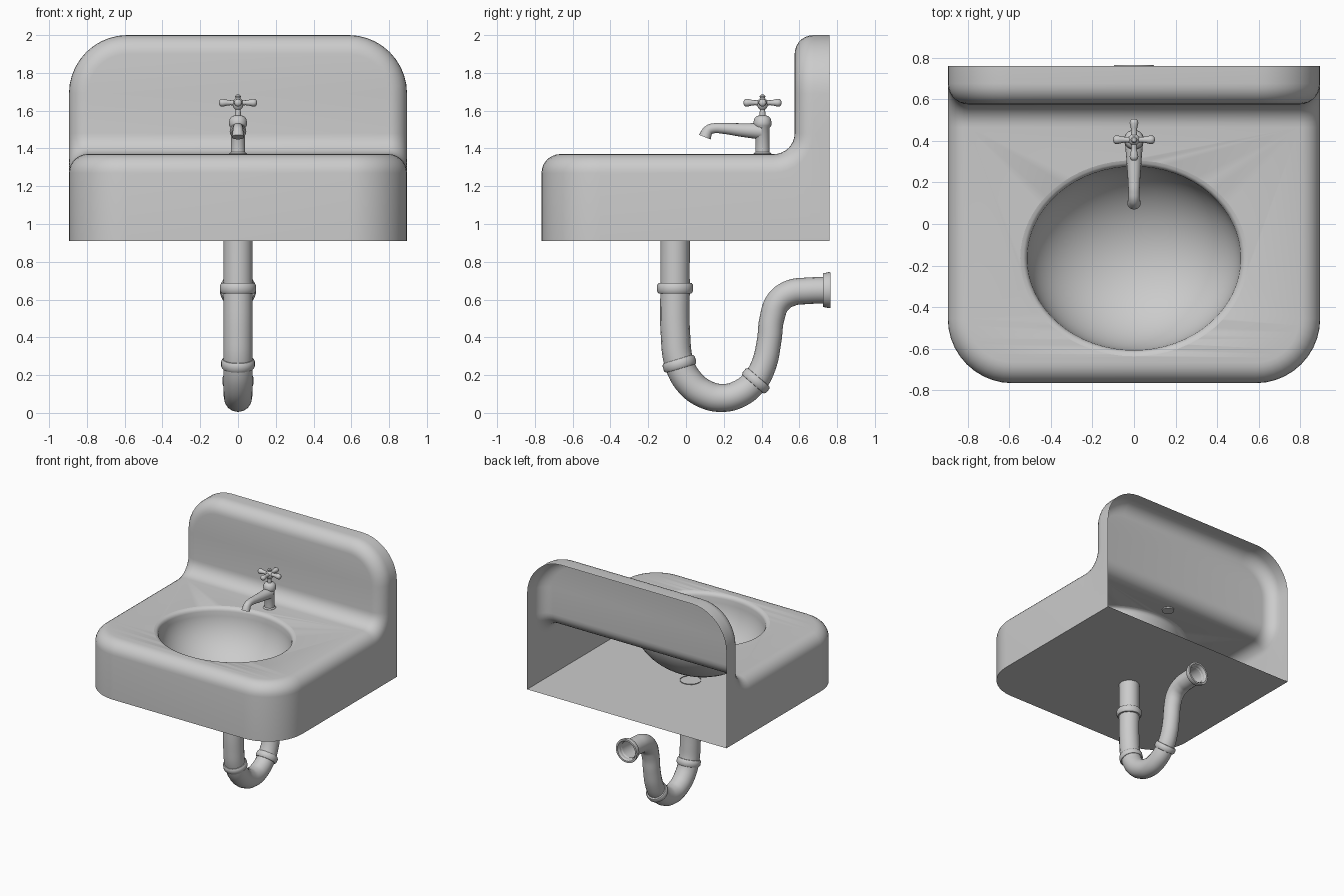
import bpy, bmesh
from math import sin, cos, pi, hypot
from mathutils import Matrix, Vector

if "Cube" in bpy.data.objects:
    bpy.data.objects.remove(bpy.data.objects["Cube"])


def make(name, bm, angle=0.7):
    bmesh.ops.remove_doubles(bm, verts=bm.verts, dist=1e-5)
    bmesh.ops.recalc_face_normals(bm, faces=bm.faces)
    me = bpy.data.meshes.new(name)
    bm.to_mesh(me)
    bm.free()
    ob = bpy.data.objects.new(name, me)
    bpy.context.collection.objects.link(ob)
    smooth(ob, angle)
    return ob


def activate(ob):
    bpy.ops.object.select_all(action='DESELECT')
    ob.select_set(True)
    bpy.context.view_layer.objects.active = ob


def smooth(ob, angle=0.7):
    activate(ob)
    bpy.ops.object.shade_smooth_by_angle(angle=angle)


def lathe(name, profile, mat=Matrix(), n=32):
    """Revolve (radius, height) pairs around local z, then transform."""
    bm = bmesh.new()
    rows = [[bm.verts.new(mat @ Vector((r * cos(2 * pi * i / n), r * sin(2 * pi * i / n), z)))
             for i in range(n)] for r, z in profile]
    for a, b in zip(rows, rows[1:]):
        for i in range(n):
            j = (i + 1) % n
            bm.faces.new((a[i], a[j], b[j], b[i]))
    return make(name, bm)


def tube(name, pts, depth, caps=False):
    """Sweep a circle along (y, z, radius factor) points."""
    cu = bpy.data.curves.new(name, 'CURVE')
    cu.dimensions = '3D'
    cu.bevel_depth, cu.bevel_resolution, cu.resolution_u = depth, 6, 6
    cu.use_fill_caps = caps
    sp = cu.splines.new('BEZIER')
    sp.bezier_points.add(len(pts) - 1)
    for p, (y, z, r) in zip(sp.bezier_points, pts):
        p.co, p.radius = (0, y, z), r
        p.handle_left_type = p.handle_right_type = 'AUTO'
    ob = bpy.data.objects.new(name, cu)
    bpy.context.collection.objects.link(ob)
    activate(ob)
    bpy.ops.object.convert(target='MESH')
    smooth(bpy.context.view_layer.objects.active)


# Sink body: a rounded rectangle bent along an L (deck, cove, splashback)
W, Y0, DECK, SPLASH, BACK, BASE, TOP = 0.895, -0.765, 1.37, 0.575, 0.76, 0.91, 2.0
COVE, CORNER, EDGE = 0.11, 0.31, 0.1
S1 = SPLASH - COVE - Y0
S2 = S1 + COVE * pi / 2
S3 = S2 + TOP - DECK - COVE


def skin(s, depth):
    if s <= S1:
        return Y0 + s, DECK - depth
    if s >= S2:
        return SPLASH + depth, DECK + COVE + s - S2
    a = (s - S1) / COVE
    return (SPLASH - COVE + (COVE + depth) * sin(a),
            DECK + COVE - (COVE + depth) * cos(a))


def foot(s):
    if s <= S1:
        return Y0 + s, BASE
    if s >= S2:
        return BACK, DECK + COVE + s - S2
    t = (s - S1) / (S2 - S1) * 2
    if t <= 1:
        return SPLASH - COVE + t * (BACK - SPLASH + COVE), BASE
    return BACK, BASE + (t - 1) * (DECK + COVE - BASE)


def half_outline(inset):
    """(x, s) pairs up one side of the inset rounded rectangle."""
    r, k = CORNER - inset, 10
    arc = [i * pi / 2 / k for i in range(k + 1)]
    low = [(W - CORNER + r * sin(a), CORNER - r * cos(a)) for a in arc]
    mid = [(W - inset, S1 + (S2 - S1) * i / 8) for i in range(9)]
    high = [(W - CORNER + r * cos(a), S3 - CORNER + r * sin(a)) for a in arc]
    return low + mid + high


bm = bmesh.new()
rings = []
outer = half_outline(0)
rings.append([(x, *foot(s)) for x, s in outer])
for i in range(8):
    a = pi / 2 * (1 - i / 7)
    rings.append([(x, *skin(s, EDGE * (1 - cos(a)))) for x, s in half_outline(EDGE * (1 - sin(a)))])
loops = []
for ring in rings:
    right = [bm.verts.new(p) for p in ring]
    left = [bm.verts.new((-x, y, z)) for x, y, z in ring]
    loops.append((right, left))
for (r0, l0), (r1, l1) in zip(loops, loops[1:]):
    a, b = r0 + l0[::-1], r1 + l1[::-1]
    for i in range(len(a)):
        j = (i + 1) % len(a)
        bm.faces.new((a[i], a[j], b[j], b[i]))
for r, l in (loops[0], loops[-1]):
    for i in range(len(r) - 1):
        bm.faces.new((r[i], r[i + 1], l[i + 1], l[i]))
sink = make("sink_body", bm)

# Oval bowl cut with a softly rolled rim
bowl = [(0.95 * sin(i * pi / 32), 1.34 - 0.39 * cos(i * pi / 32)) for i in range(17)]
bowl += [(0.956, 1.35), (0.968, 1.36), (0.985, 1.366), (1.01, 1.3695), (1.03, 1.373), (1.03, 1.45), (0, 1.45)]
cutter = lathe("bowl_cutter", bowl,
               Matrix.Translation((0, -0.165, 0)) @ Matrix.Diagonal((0.54, 0.465, 1, 1)), 64)
mod = sink.modifiers.new("bowl", 'BOOLEAN')
mod.operation, mod.solver, mod.object = 'DIFFERENCE', 'EXACT', cutter
activate(sink)
bpy.ops.object.modifier_apply(modifier="bowl")
bpy.data.objects.remove(cutter)

# Open the wall side of the body
bm = bmesh.new()
bm.from_mesh(sink.data)
bmesh.ops.delete(bm, geom=[f for f in bm.faces if all(v.co.y > BACK - 0.001 for v in f.verts)],
                 context='FACES')
bm.to_mesh(sink.data)
bm.free()
smooth(sink)

# Drain pipe with trap
tube("drain_pipe", [
    (-0.058, 0.915, 1), (-0.058, 0.66, 1), (-0.056, 0.42, 1), (-0.035, 0.26, 1), (0.02, 0.16, 1),
    (0.1, 0.1, 0.98), (0.19, 0.079, 0.95), (0.28, 0.1, 0.93), (0.36, 0.162, 0.9), (0.41, 0.25, 0.86),
    (0.44, 0.38, 0.83), (0.455, 0.5, 0.84), (0.49, 0.59, 0.87), (0.56, 0.636, 0.9),
    (0.64, 0.646, 0.9), (0.75, 0.65, 0.9)], 0.078)

# Pipe collars, each aligned to the pipe direction (y, z)
ring = [(0.07, -0.03), (0.088, -0.027), (0.096, -0.015), (0.096, 0.015), (0.088, 0.027), (0.07, 0.03)]
for name, y, z, dy, dz, k in (("upper_collar", -0.058, 0.66, 0, 1, 1),
                              ("trap_inlet_collar", -0.035, 0.26, -0.3, 1, 0.93),
                              ("trap_outlet_collar", 0.37, 0.17, 0.65, 0.75, 0.86)):
    rot = Vector((0, dy, dz)).to_track_quat('Z', 'X').to_matrix().to_4x4()
    lathe(name, ring, Matrix.Translation((0, y, z)) @ rot @ Matrix.Scale(k, 4))
lathe("wall_flange", [(0.066, 0), (0.088, 0), (0.09, 0.006), (0.096, 0.034), (0.094, 0.04),
                      (0.08, 0.04), (0.066, 0.0)],
      Matrix.Translation((0, 0.725, 0.65)) @ Matrix.Rotation(-pi / 2, 4, 'X'))

# Tap column, stem and top knob
TY = 0.405
lathe("tap_column", [
    (0, 1.36), (0.047, 1.36), (0.047, 1.372), (0.038, 1.38), (0.038, 1.51), (0.046, 1.52), (0.048, 1.535),
    (0.045, 1.555), (0.034, 1.57), (0.016, 1.575), (0.014, 1.605), (0.024, 1.615), (0.028, 1.63),
    (0.028, 1.65), (0.018, 1.662), (0.012, 1.666), (0.016, 1.675), (0.01, 1.684), (0, 1.686)],
      Matrix.Translation((0, TY, 0)), 24)

# Cross handle arms
for i in range(4):
    lathe(f"handle_arm_{i + 1}", [
        (0.016, 0.01), (0.013, 0.04), (0.016, 0.06), (0.021, 0.08), (0.019, 0.092), (0.011, 0.099), (0, 0.101)],
          Matrix.Translation((0, TY, 1.642)) @ Matrix.Rotation(i * pi / 2, 4, 'Z')
          @ Matrix.Rotation(pi / 2, 4, 'Y'), 16)

# Spout
tube("tap_spout", [(0.4, 1.491, 1.1), (0.3, 1.497, 0.9), (0.2, 1.506, 0.72), (0.15, 1.507, 0.66),
                   (0.12, 1.497, 0.68), (0.108, 1.48, 0.75), (0.1, 1.46, 0.82)], 0.04, True)
